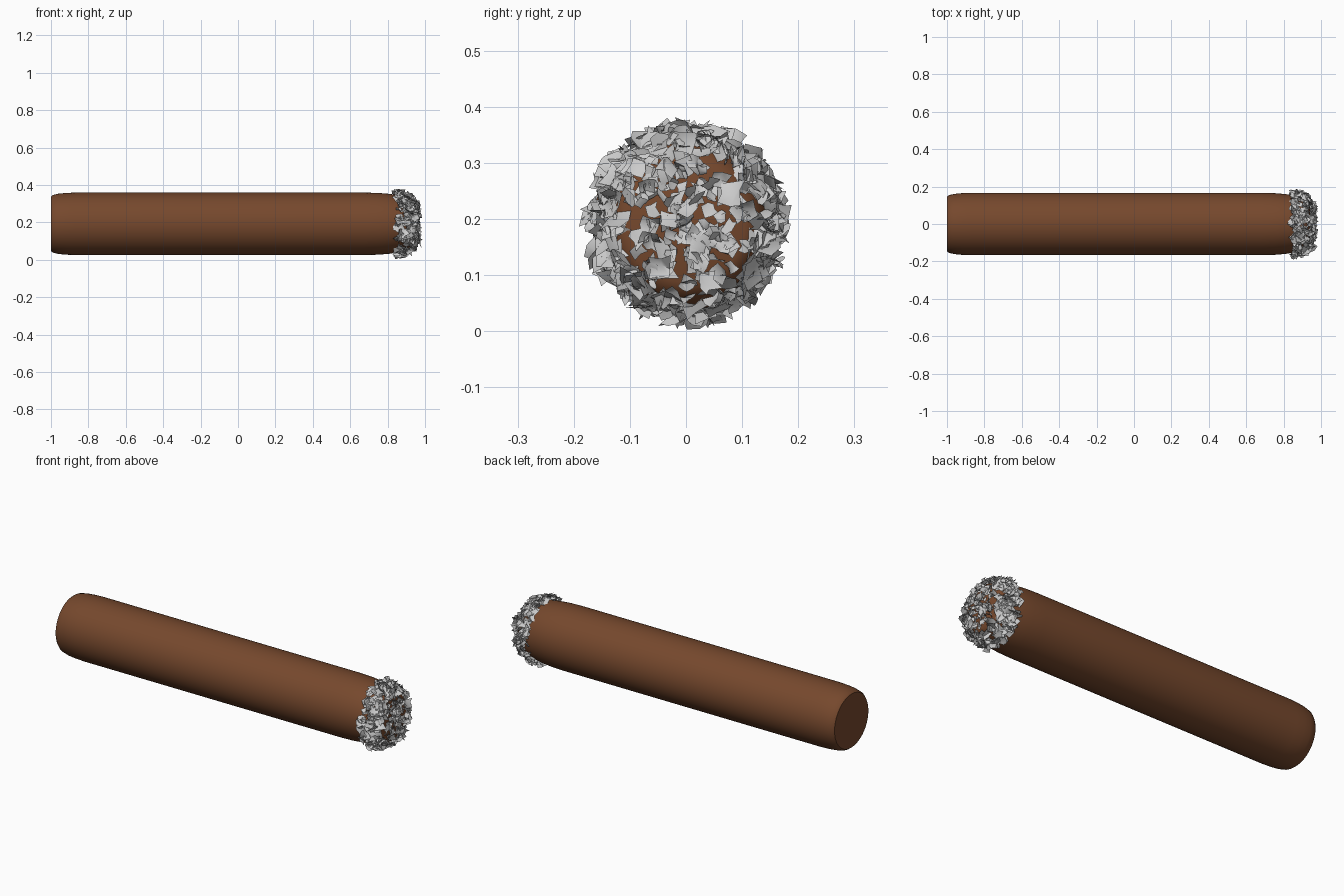
import bpy, bmesh, math, random
from mathutils import Vector, Matrix

if "Cube" in bpy.data.objects:
    bpy.data.objects.remove(bpy.data.objects["Cube"])

random.seed(7)
CZ = 0.192      # height of the roll's axis
SEG = 64

# rolled body: (x, radius) profile spun round the x axis
PROFILE = [(-1.0, 0.0), (-1.0, 0.146), (-0.99, 0.154), (-0.96, 0.161), (-0.92, 0.165),
           (-0.87, 0.167), (0.68, 0.167), (0.75, 0.165), (0.81, 0.160), (0.86, 0.152),
           (0.90, 0.142), (0.93, 0.125), (0.94, 0.105), (0.94, 0.0)]


def material(name, colour):
    mat = bpy.data.materials.new(name)
    mat.diffuse_color = colour
    mat.use_nodes = True
    mat.node_tree.nodes["Principled BSDF"].inputs["Base Color"].default_value = mat.diffuse_color
    return mat


def finish(bm, name, mat=None, angle=40):
    mesh = bpy.data.meshes.new(name)
    bm.to_mesh(mesh)
    bm.free()
    obj = bpy.data.objects.new(name, mesh)
    bpy.context.collection.objects.link(obj)
    if mat:
        mesh.materials.append(mat)
    bpy.ops.object.select_all(action='DESELECT')
    obj.select_set(True)
    bpy.context.view_layer.objects.active = obj
    bpy.ops.object.shade_smooth_by_angle(angle=math.radians(angle))
    return obj


def lathe(profile, name, mat):
    bm = bmesh.new()
    verts = [bm.verts.new((x, 0, CZ + r)) for x, r in profile]
    edges = [bm.edges.new(p) for p in zip(verts, verts[1:])]
    bmesh.ops.spin(bm, geom=verts + edges, cent=(0, 0, CZ), axis=(1, 0, 0),
                   angle=2 * math.pi, steps=SEG, use_duplicate=False)
    bmesh.ops.remove_doubles(bm, verts=bm.verts, dist=1e-4)
    bmesh.ops.recalc_face_normals(bm, faces=bm.faces)
    return finish(bm, name, mat)


def add_flake(bm, pos, normal, size, lift):
    """One curled leaf of ash, tilted at random from the surface normal."""
    jitter = Vector([random.uniform(-1, 1) for _ in range(3)])
    rot = (normal + jitter * 0.75).to_track_quat('Z', 'Y').to_matrix().to_4x4()
    mat = (Matrix.Translation(pos + normal * lift) @ rot
           @ Matrix.Rotation(random.uniform(0, 2 * math.pi), 4, 'Z'))
    new = bmesh.ops.create_grid(bm, x_segments=2, y_segments=2, size=size, matrix=Matrix())["verts"]
    bend, stretch = random.uniform(-0.7, 0.7), random.uniform(0.6, 1.2)
    for v in new:
        x, y = v.co.x / size, v.co.y / size
        v.co = Vector((v.co.x * stretch, v.co.y, bend * size * x * x))
        v.co += Vector([random.uniform(-0.35, 0.35) * size for _ in range(3)])
        p = mat @ v.co
        # keep the crumbly tip inside its overall envelope
        off = Vector((0, p.y, p.z - CZ))
        if off.length > 0.191:
            off *= 0.191 / off.length
        v.co = Vector((min(p.x, 0.999), off.y, CZ + off.z))


lathe(PROFILE, "rolled_body", material("brown_leaf", (0.18, 0.065, 0.026, 1)))

# burnt tip: dense flakes round the shoulder, smaller ones on the end face
bm = bmesh.new()
for i in range(330):
    a = random.uniform(0, 2 * math.pi)
    t = random.random()
    x = 0.845 + 0.095 * t
    r = 0.158 - 0.04 * t * t
    radial = Vector((0, math.cos(a), math.sin(a)))
    normal = (radial + Vector((0.2 + 0.7 * t, 0, 0))).normalized()
    add_flake(bm, Vector((x, 0, CZ)) + radial * r, normal, random.uniform(0.012, 0.024), 0.010)
for i in range(130):
    a, r = random.uniform(0, 2 * math.pi), 0.115 * random.random() ** 0.6
    pos = Vector((0.94, r * math.cos(a), CZ + r * math.sin(a)))
    add_flake(bm, pos, Vector((1, 0, 0)), random.uniform(0.008, 0.018), random.uniform(0.008, 0.03))
finish(bm, "ash_flakes", None, 60)
